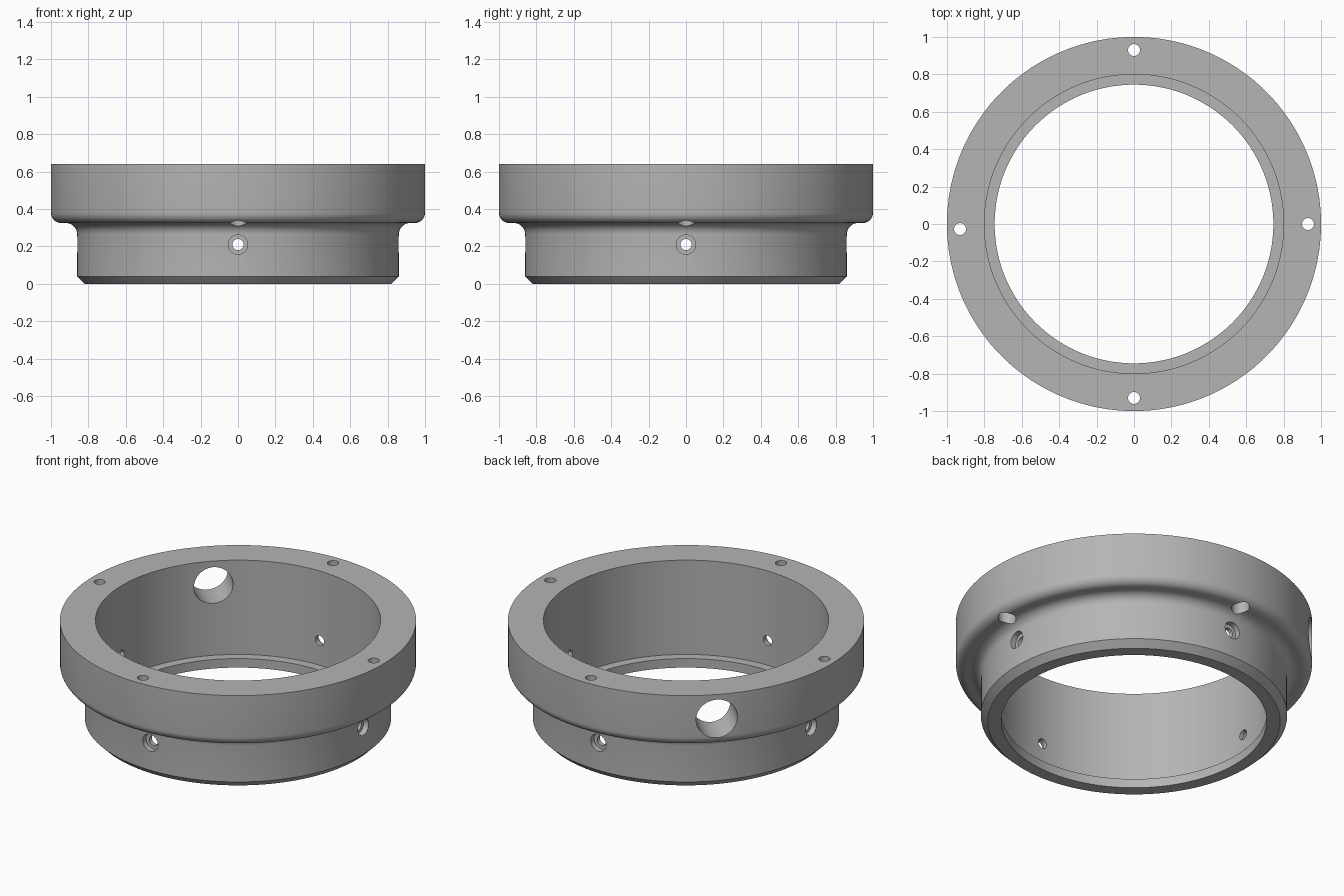
import bpy
import bmesh
from math import sin, cos, pi, radians
from mathutils import Matrix, Vector

cube = bpy.data.objects.get("Cube")
if cube:
    bpy.data.objects.remove(cube, do_unlink=True)

grey = bpy.data.materials.new("machined grey")
grey.use_nodes = True
GREY = (0.46, 0.46, 0.46, 1)
grey.diffuse_color = GREY
grey.node_tree.nodes["Principled BSDF"].inputs["Base Color"].default_value = GREY


def arc(cx, cz, r, start, end, steps=8):
    """Points of an arc in the profile plane, angles in degrees."""
    angles = [radians(start + (end - start) * i / steps) for i in range(steps + 1)]
    return [(cx + r * cos(a), cz + r * sin(a)) for a in angles]


def lathe(bm, profile, steps, matrix=Matrix()):
    """Revolve a closed (radius, height) profile about z, then place it."""
    verts = [bm.verts.new((r, 0, z)) for r, z in profile]
    edges = [bm.edges.new((v, verts[(i + 1) % len(verts)])) for i, v in enumerate(verts)]
    before = set(bm.verts) - set(verts)
    bmesh.ops.spin(bm, geom=verts + edges, axis=(0, 0, 1), cent=(0, 0, 0),
                   angle=2 * pi, steps=steps, use_merge=True)
    made = [v for v in bm.verts if v not in before]
    bmesh.ops.remove_doubles(bm, verts=made, dist=1e-5)
    made = [v for v in bm.verts if v not in before]
    bmesh.ops.transform(bm, matrix=matrix, verts=made)


def finish(bm, name):
    bmesh.ops.recalc_face_normals(bm, faces=bm.faces)
    mesh = bpy.data.meshes.new(name)
    bm.to_mesh(mesh)
    bm.free()
    mesh.materials.append(grey)
    obj = bpy.data.objects.new(name, mesh)
    bpy.context.collection.objects.link(obj)
    return obj


# Flanged ring: chamfered foot, filleted neck, rounded flange, inner ledge
ring_profile = [(0.745, 0), (0.82, 0), (0.86, 0.04)]
ring_profile += arc(0.92, 0.265, 0.06, 180, 90)
ring_profile += arc(0.945, 0.38, 0.055, -90, 0)
ring_profile += [(1, 0.64), (0.8, 0.64), (0.8, 0.056), (0.745, 0.056)]
bm = bmesh.new()
lathe(bm, ring_profile, 180)
ring = finish(bm, "flanged_ring")

# Hole cutters
bm = bmesh.new()
# Counterbored screw holes pointing outward through the neck
screw = [(0, 0.7), (0.03, 0.7), (0.03, 0.825), (0.052, 0.825), (0.052, 0.9), (0, 0.9)]
for k in range(4):
    turn = Matrix.Rotation(k * pi / 2, 4, 'Z') @ Matrix.Rotation(pi / 2, 4, 'Y')
    lathe(bm, screw, 32, Matrix.Translation((0, 0, 0.21)) @ turn)

# Bolt holes down through the flange, widened from below
bolt = [(0, 0.275), (0.05, 0.275), (0.05, 0.45), (0.032, 0.45), (0.032, 0.7), (0, 0.7)]
for spot in [(0.93, 0), (0, 0.93), (-0.93, -0.027), (0, -0.93)]:
    lathe(bm, bolt, 32, Matrix.Translation(Vector((*spot, 0))))

# Large port through the flange wall
port = [(0, 0.7), (0.109, 0.7), (0.121, 1.1), (0, 1.1)]
aim = Matrix.Rotation(radians(135), 4, 'Z') @ Matrix.Rotation(pi / 2, 4, 'Y')
lathe(bm, port, 64, Matrix.Translation((0, 0, 0.49)) @ aim)
cutter = finish(bm, "hole_cutters")
cutter.hide_render = True

# Cut the holes and shade
cut = ring.modifiers.new("holes", 'BOOLEAN')
cut.operation = 'DIFFERENCE'
cut.solver = 'EXACT'
cut.object = cutter
bpy.context.view_layer.objects.active = ring
ring.select_set(True)
cutter.select_set(False)
bpy.ops.object.modifier_apply(modifier=cut.name)
bpy.data.objects.remove(cutter, do_unlink=True)
bpy.ops.object.shade_smooth_by_angle(angle=radians(30))
